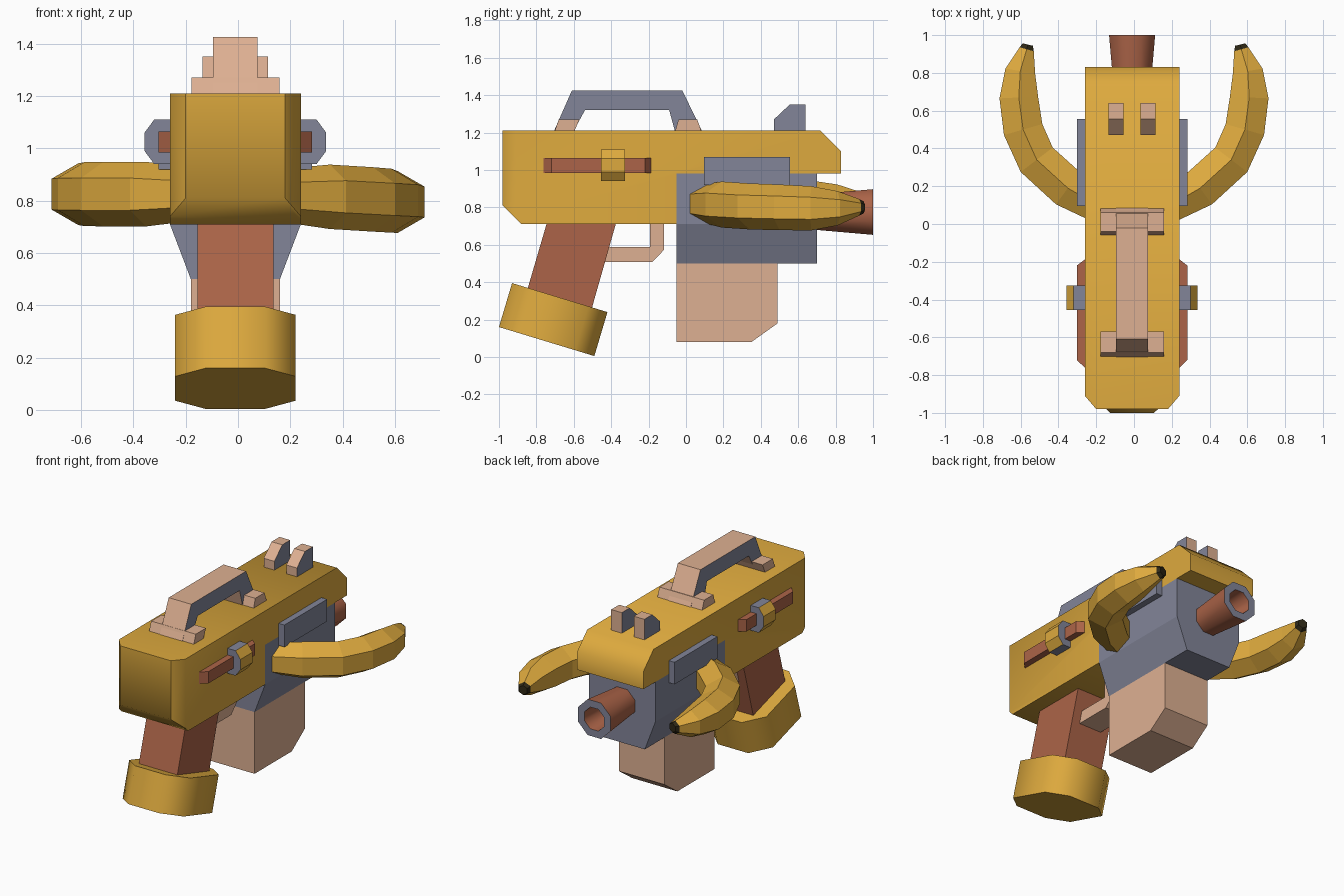
import bpy, bmesh, math
from mathutils import Vector

if "Cube" in bpy.data.objects:
    bpy.data.objects.remove(bpy.data.objects["Cube"])


def material(name, rgb):
    m = bpy.data.materials.new(name)
    lin = [(c / 255 / 12.92 if c < 10 else ((c / 255 + 0.055) / 1.055) ** 2.4) for c in rgb]
    m.diffuse_color = (*lin, 1)
    m.use_nodes = True
    m.node_tree.nodes["Principled BSDF"].inputs["Base Color"].default_value = m.diffuse_color
    return m


GOLD = material("golden yellow", (222, 170, 62))
BROWN = material("reddish brown", (172, 100, 72))
SKIN = material("pale tan", (222, 176, 146))
GREY = material("slate grey", (130, 133, 152))
BLACK = material("dark tip", (46, 40, 22))
CX = -0.01  # centre line of the gun body


def finish(name, bm, mats, rule=None, smooth=None):
    bmesh.ops.recalc_face_normals(bm, faces=bm.faces)
    for f in bm.faces:
        f.normal_update()
        f.material_index = rule(f) if rule else 0
    me = bpy.data.meshes.new(name)
    bm.to_mesh(me)
    bm.free()
    for m in mats:
        me.materials.append(m)
    ob = bpy.data.objects.new(name, me)
    bpy.context.collection.objects.link(ob)
    if smooth:
        bpy.ops.object.select_all(action='DESELECT')
        ob.select_set(True)
        bpy.context.view_layer.objects.active = ob
        bpy.ops.object.shade_smooth_by_angle(angle=math.radians(smooth))
    return ob


def loft(rings, cap=True):
    bm = bmesh.new()
    vs = [[bm.verts.new(p) for p in r] for r in rings]
    n = len(vs[0])
    for a, b in zip(vs, vs[1:]):
        for i in range(n):
            bm.faces.new((a[i], a[(i + 1) % n], b[(i + 1) % n], b[i]))
    if cap:
        bm.faces.new(vs[0])
        bm.faces.new(vs[-1])
    return bm


def side_prism(pts, x0, x1):
    """Extrude a (y, z) profile along x."""
    return loft([[(x, y, z) for y, z in pts] for x in (x0, x1)])


def is_side(f):
    return 1 if abs(f.normal.x) > 0.9 else 0


# Main body with chamfered corners on the -y end
bm = side_prism([(-.98, 1.21), (.72, 1.21), (.83, 1.10), (.83, .98), (-.05, .98),
                 (-.05, .71), (-.88, .71), (-.98, .81)], CX - .25, CX + .25)
for s in (-1, 1):
    res = bmesh.ops.bisect_plane(bm, geom=bm.verts[:] + bm.edges[:] + bm.faces[:],
                                 plane_co=(CX + s * .25, -.91, 1), plane_no=(s * .07, -.06, 0),
                                 clear_outer=True)
    edges = [e for e in res['geom_cut'] if isinstance(e, bmesh.types.BMEdge)]
    bmesh.ops.holes_fill(bm, edges=edges, sides=0)
finish("body", bm, [GOLD], smooth=46)

# Barrel housing
section = [(-.25, .98), (-.25, .71), (-.17, .50), (.17, .50), (.25, .71), (.25, .98)]
bm = loft([[(CX + x, y, z) for x, z in section] for y in (-.05, .70)])
finish("barrel_housing", bm, [GREY])

# Flared barrel with grey rim and bore
def ring(r, y):
    return [(CX + r * math.cos(a), y, .775 + r * math.sin(a))
            for a in (math.pi / 8 + k * math.pi / 4 for k in range(8))]


bm = loft([ring(.10, .66), ring(.132, 1.0), ring(.08, 1.0), ring(.065, .80)])
finish("barrel", bm, [BROWN, GREY],
       lambda f: 1 if abs(f.normal.y) > 0.9 and f.calc_center_median().y > .95 else 0, smooth=50)

# Magazine
finish("magazine", side_prism([(-.05, .50), (.49, .50), (.49, .18), (.35, .08), (-.05, .08)],
                              CX - .17, CX + .17), [SKIN])

# Grip and its octagonal foot
finish("grip", side_prism([(-.74, .73), (-.37, .73), (-.515, .22), (-.86, .32)],
                          CX - .145, CX + .145), [BROWN])
o, u, v = Vector((CX, -1.0, .16)), Vector((0, .51, -.155)), Vector((0, .07, .235))
octagon = [(-.115, 0), (.115, 0), (.23, .2), (.23, .8), (.115, 1), (-.115, 1), (-.23, .8), (-.23, .2)]
bm = loft([[o + Vector((x, 0, 0)) + u * t + v * h for x, t in octagon] for h in (0, 1)])
finish("grip_foot", bm, [GOLD], smooth=55)

# Trigger guard
finish("trigger_guard", side_prism([(-.46, .508), (-.18, .508), (-.118, .572), (-.118, .72),
                                    (-.193, .72), (-.193, .588), (-.46, .588)],
                                   CX - .085, CX + .085), [SKIN])

# Carrying handle with grey sides, and its two feet
finish("handle", side_prism([(-.705, 1.21), (-.61, 1.425), (-.02, 1.425), (.085, 1.21), (-.06, 1.21),
                             (-.09, 1.32), (-.54, 1.32), (-.60, 1.21)], CX - .085, CX + .085),
       [SKIN, GREY], is_side)
for name, pts in (("handle_foot_a", [(-.705, 1.20), (-.68, 1.27), (-.57, 1.27), (-.60, 1.20)]),
                  ("handle_foot_b", [(-.06, 1.20), (-.04, 1.27), (.06, 1.27), (.085, 1.20)])):
    finish(name, side_prism(pts, CX - .168, CX + .168), [SKIN])

# Paired parts on both sides
clip = [(.24, .94), (.31, .94), (.347, .99), (.347, 1.06), (.31, 1.11), (.24, 1.11)]
for s, tag in ((-1, "left"), (1, "right")):
    # Sights
    finish("sight_" + tag, side_prism([(.47, 1.20), (.47, 1.27), (.555, 1.35), (.64, 1.35), (.64, 1.20)],
                                      CX + s * .045, CX + s * .125), [SKIN, GREY], is_side)
    # Side plate
    finish("side_plate_" + tag, side_prism([(.095, .92), (.555, .92), (.555, 1.07), (.095, 1.07)],
                                           CX + s * .24, CX + s * .293), [GREY])
    # Rail with tapered ends
    rail = [(.24, -.77), (.293, -.72), (.293, -.22), (.24, -.18)]
    finish("side_rail_" + tag, loft([[(CX + s * x, y, z) for x, y in rail] for z in (.985, 1.065)]), [BROWN])
    # Clip around the rail
    finish("rail_clip_" + tag, loft([[(CX + s * x, y, z) for x, z in clip] for y in (-.455, -.325)]),
           [GREY, GOLD], lambda f: 1 if abs(f.normal.x) > .3 else 0)

# Curved fruit-shaped horns: x, y, radius and heights for the right and left one
path = [(.16, .08, .10, .82, .825), (.35, .19, .123, .815, .825), (.515, .34, .123, .805, .825),
        (.587, .50, .122, .80, .825), (.610, .67, .118, .795, .825), (.602, .81, .092, .795, .83),
        (.568, .925, .045, .80, .84), (.562, .95, .032, .80, .845)]
for s, tag, zi in ((1, "right", 3), (-1, "left", 4)):
    rings = []
    for i, p in enumerate(path):
        a, b = path[max(i - 1, 0)], path[min(i + 1, len(path) - 1)]
        side = Vector((b[1] - a[1], a[0] - b[0], 0)).normalized()
        hexa = []
        for k in range(6):
            t = math.pi / 2 + k * math.pi / 3
            q = Vector((p[0], p[1], p[zi])) + p[2] * (math.cos(t) * side + math.sin(t) * Vector((0, 0, 1)))
            hexa.append((s * q.x, q.y, q.z))
        rings.append(hexa)
    finish("horn_" + tag, loft(rings[:-1]), [GOLD])
    finish("horn_tip_" + tag, loft(rings[-2:]), [BLACK])
